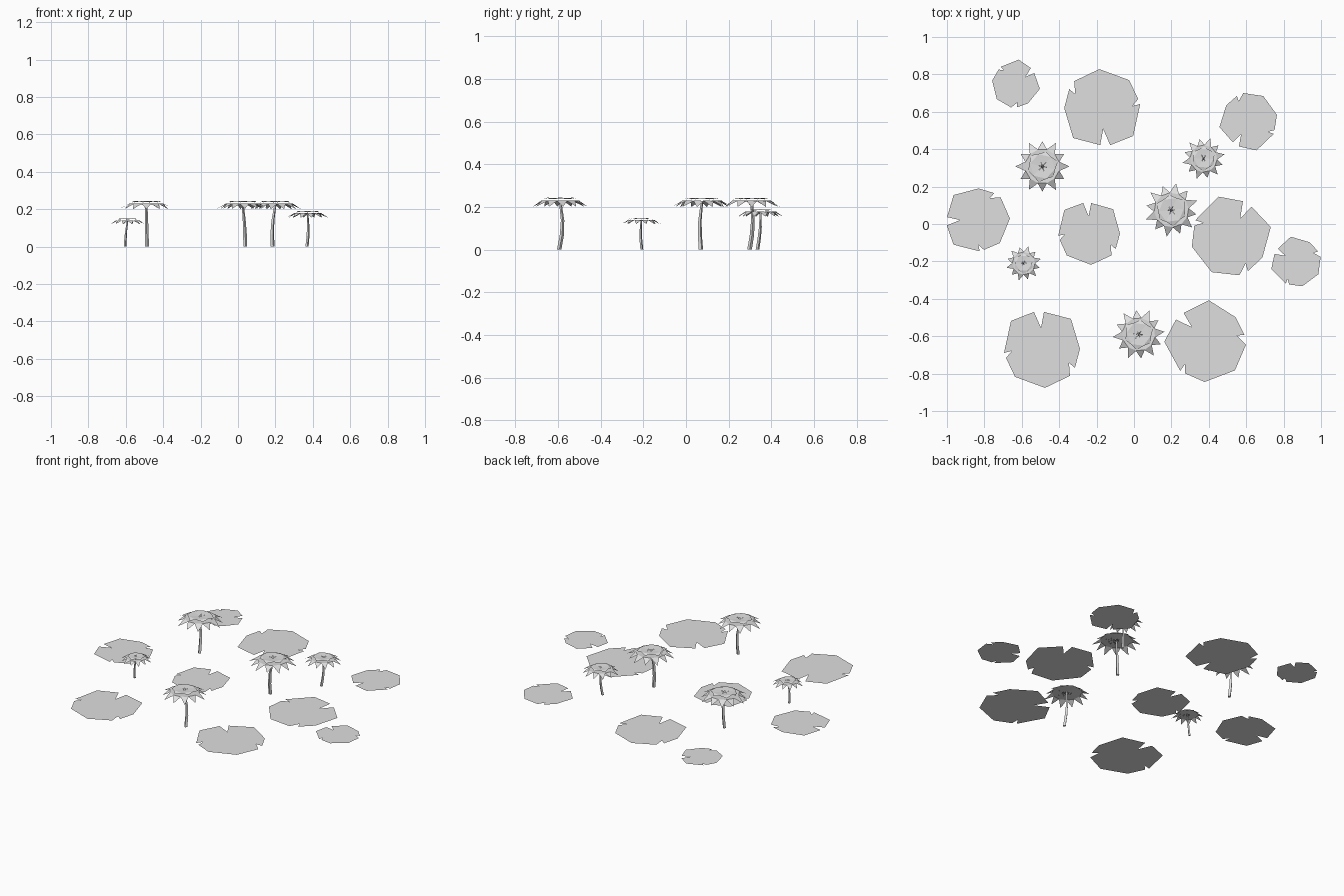
import bpy, bmesh
from math import sin, cos, pi, radians
from mathutils import Vector, Matrix

cube = bpy.data.objects.get("Cube")
if cube:
    bpy.data.objects.remove(cube)

grey = bpy.data.materials.new("pale grey")
grey.use_nodes = True
colour = (0.74, 0.74, 0.74, 1)
grey.diffuse_color = colour
grey.node_tree.nodes["Principled BSDF"].inputs["Base Color"].default_value = colour


def finish(bm, name, location):
    mesh = bpy.data.meshes.new(name)
    bm.normal_update()
    bm.to_mesh(mesh)
    bm.free()
    mesh.materials.append(grey)
    obj = bpy.data.objects.new(name, mesh)
    obj.location = location
    bpy.context.collection.objects.link(obj)


def polar(radius, angle, z):
    return Vector((radius * cos(angle), radius * sin(angle), z))


# Lily pad outline: an uneven octagon with three notches, clockwise
PAD = [(-3, 38), (27, 27), (36, 8), (30, 1), (38, 3), (31, -29), (8, -38),
       (1, -22), (-2, -38), (-29, -31), (-38, -1), (-33, 18), (-27, 13), (-28, 26)]
PAD_HEIGHT = 0.022


def lily_pad(name, x, y, radius, turn):
    bm = bmesh.new()
    spin = Matrix.Rotation(radians(turn), 3, 'Z')
    points = [spin @ Vector((px, py, 0)) * (radius / 38) for px, py in reversed(PAD)]
    bm.faces.new([bm.verts.new(p) for p in points])
    finish(bm, name, (x, y, PAD_HEIGHT))


def petal_ring(bm, count, root, side, tip, phase):
    """Flat kite petals, bent across the middle; root, side and tip are (radius, height)."""
    step = 2 * pi / count
    for i in range(count):
        a = phase + i * step
        reach = 1 - 0.07 * (i % 2)
        r = bm.verts.new(polar(root[0], a, root[1]))
        left = bm.verts.new(polar(side[0], a + step * 0.53, side[1] * 1.1))
        right = bm.verts.new(polar(side[0], a - step * 0.53, side[1]))
        end = bm.verts.new(polar(tip[0] * reach, a, tip[1]))
        bm.faces.new((r, right, left))
        bm.faces.new((left, right, end))


def flower(name, x, y, radius, top, base, bend, phase):
    # Drooping outer petals under a nearly flat crown of inner ones
    bm = bmesh.new()
    petal_ring(bm, 12, (0.03, -0.14), (0.64, -0.1), (1, -0.31), phase)
    petal_ring(bm, 6, (0.02, -0.04), (0.48, -0.01), (0.6, -0.06), phase + 0.3)
    bm.transform(Matrix.Translation((0, 0, top)) @ Matrix.Scale(radius, 4))
    finish(bm, name + "_petals", (x, y, 0))

    # Bent, tapering four-sided stem
    bm = bmesh.new()
    foot, bow = Vector((*base, 0)), Vector((*bend, 0))
    height = top - radius * 0.12
    rings = []
    for t, thick in ((0, 0.075), (0.3, 0.07), (0.6, 0.058), (1, 0.04)):
        centre = foot * (1 - t) + bow * sin(pi * t)
        rings.append([bm.verts.new(centre + polar(thick * radius, pi * k / 2 + phase, t * height))
                      for k in range(4)])
    for low, high in zip(rings, rings[1:]):
        for k in range(4):
            n = (k + 1) % 4
            bm.faces.new((low[k], low[n], high[n], high[k]))
    bm.faces.new(list(reversed(rings[0])))
    finish(bm, name + "_stem", (x, y, 0))


# Pads: x, y, radius, turn in degrees
pads = [(-0.17, 0.625, 0.203, 0), (-0.492, -0.673, 0.203, 180),
        (0.392, -0.638, 0.206, 221), (0.51, -0.075, 0.205, 148),
        (-0.24, -0.053, 0.165, 179), (-0.832, 0.022, 0.168, 268),
        (-0.638, 0.744, 0.122, 124), (0.618, 0.555, 0.148, 326),
        (0.873, -0.207, 0.128, 237)]
for i, pad in enumerate(pads):
    lily_pad(f"lily_pad_{i + 1}", *pad)

# Flowers: x, y, radius, height, stem foot offset, stem bend, turn
flowers = [(-0.49, 0.308, 0.145, 0.245, (0.003, -0.01), (0, 0.01), 0.0),
           (0.372, 0.35, 0.114, 0.19, (-0.003, -0.015), (0.005, 0.005), 0.2),
           (0.2, 0.075, 0.145, 0.245, (-0.015, -0.005), (-0.008, -0.008), 0.35),
           (0.025, -0.59, 0.139, 0.245, (0.014, -0.005), (0.003, 0.014), 0.1),
           (-0.59, -0.21, 0.095, 0.15, (-0.013, 0.003), (-0.003, -0.004), 0.25)]
for i, f in enumerate(flowers):
    flower(f"flower_{i + 1}", *f)
